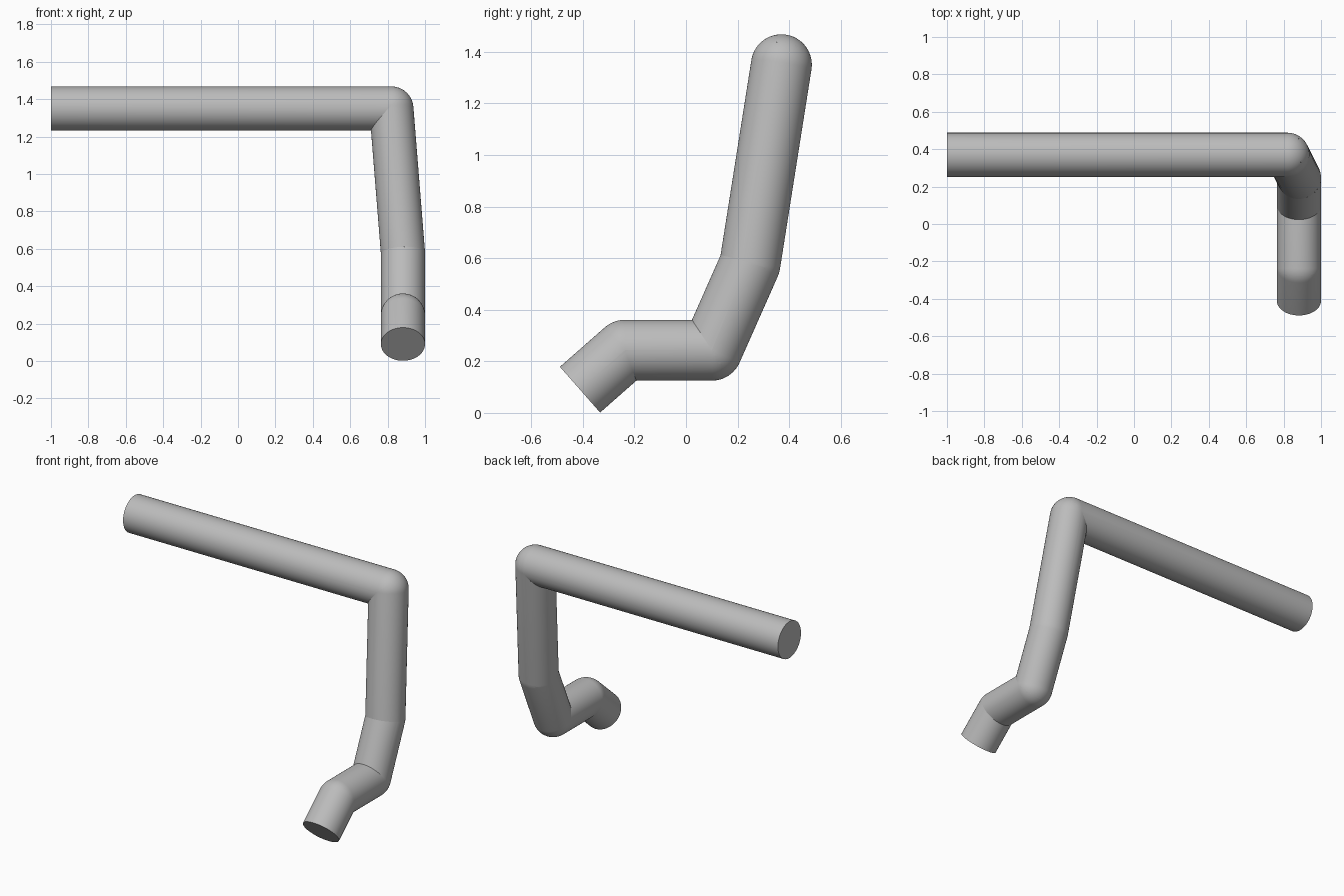
import bpy, bmesh, math
from mathutils import Vector, Matrix

cube = bpy.data.objects.get("Cube")
if cube:
    bpy.data.objects.remove(cube, do_unlink=True)

RADIUS = 0.118
SIDES = 64
ARC = 16

# Centreline of the bent pipe and the name of each straight run
path = [Vector(p) for p in (
    (-1, 0.37, 1.35), (0.82, 0.37, 1.35), (0.882, 0.248, 0.577),
    (0.882, 0.1, 0.243), (0.882, -0.237, 0.243), (0.882, -0.411, 0.09))]
names = ["top_rail", "upright", "lower_bend", "level_section", "foot_end"]

grey = bpy.data.materials.new("pipe_grey")
grey.use_nodes = True
colour = (0.5, 0.5, 0.5, 1)
grey.diffuse_color = colour
grey.node_tree.nodes["Principled BSDF"].inputs["Base Color"].default_value = colour


def end_profile(z, sign, rounded):
    """Half outline of one pipe end, from the axis out to the wall."""
    if not rounded:
        return [Vector((0, 0, z)), Vector((RADIUS, 0, z))]
    angles = [math.pi / 2 * i / ARC for i in range(ARC + 1)]
    return [Vector((RADIUS * math.sin(a), 0, z + sign * RADIUS * math.cos(a)))
            for a in angles]


def pipe_run(i):
    """A lathed run with domed joints, trimmed at the mitre planes."""
    a, b = path[i], path[i + 1]
    along = (b - a).normalized()
    first, last = i == 0, i == len(names) - 1
    outline = end_profile(0, -1, not first)
    outline += end_profile((b - a).length, 1, not last)[::-1]

    bm = bmesh.new()
    verts = [bm.verts.new(p) for p in outline]
    edges = [bm.edges.new(pair) for pair in zip(verts, verts[1:])]
    bmesh.ops.spin(bm, geom=verts + edges, axis=(0, 0, 1), cent=(0, 0, 0),
                   angle=math.tau, steps=SIDES, use_duplicate=False)
    bmesh.ops.remove_doubles(bm, verts=bm.verts, dist=0.0001)
    turn = along.to_track_quat("Z", "Y").to_matrix().to_4x4()
    bm.transform(Matrix.Translation(a) @ turn)

    # Trim each joint along the plane halfway between the neighbouring runs
    cuts = []
    if not first:
        cuts.append((a, -(along + (a - path[i - 1]).normalized())))
    if not last:
        cuts.append((b, along + (path[i + 2] - b).normalized()))
    for point, normal in cuts:
        bmesh.ops.bisect_plane(bm, geom=bm.verts[:] + bm.edges[:] + bm.faces[:],
                               plane_co=point, plane_no=normal, clear_outer=True)
    bmesh.ops.recalc_face_normals(bm, faces=bm.faces)

    mesh = bpy.data.meshes.new(names[i])
    bm.to_mesh(mesh)
    bm.free()
    mesh.materials.append(grey)
    obj = bpy.data.objects.new(names[i], mesh)
    bpy.context.collection.objects.link(obj)
    return obj


runs = [pipe_run(i) for i in range(len(names))]

# Smooth walls with crisp flat ends
bpy.ops.object.select_all(action="DESELECT")
for run in runs:
    run.select_set(True)
bpy.context.view_layer.objects.active = runs[0]
bpy.ops.object.shade_smooth_by_angle(angle=math.radians(30))
